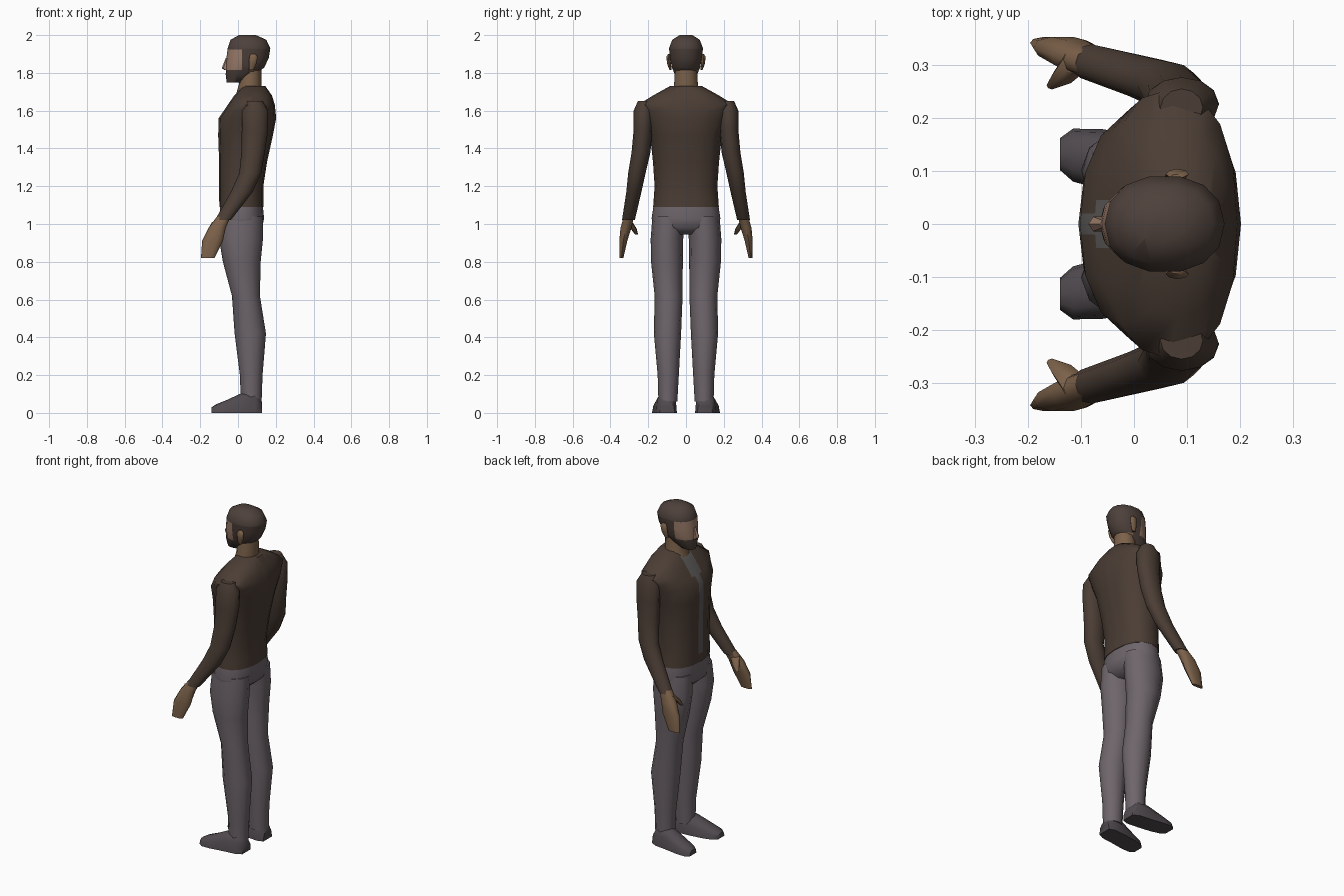
import bpy
import bmesh
from math import cos, sin, pi, radians
from mathutils import Vector

default_cube = bpy.data.objects.get("Cube")
if default_cube:
    bpy.data.objects.remove(default_cube, do_unlink=True)


def make_material(name, red, green, blue):
    material = bpy.data.materials.new(name)
    material.use_nodes = True
    colour = (red, green, blue, 1)
    material.diffuse_color = colour
    for node in material.node_tree.nodes:
        if node.type == "BSDF_PRINCIPLED":
            node.inputs["Base Color"].default_value = colour
            node.inputs["Roughness"].default_value = .8
    return material


SHIRT = make_material("brown jacket", .07, .047, .035)
TROUSERS = make_material("grey trousers", .155, .13, .145)
UNDERSHIRT = make_material("grey undershirt", .11, .1, .1)
SHOES = make_material("dark grey shoes", .08, .068, .076)
SKIN = make_material("tan skin", .2, .12, .068)
FACE = make_material("light face skin", .34, .21, .15)
HAIR = make_material("dark brown hair", .075, .052, .043)


def superellipse(angle, power):
    """Unit point of a rounded section; a higher power is boxier."""
    def shape(value):
        size = abs(value) ** (2 / power)
        return size if value > 0 else -size
    return shape(cos(angle)), shape(sin(angle))


def loft(name, sections, materials, axis="z", sides=12, power=2.0,
         floor=False, cuts=(), rule=None):
    """Skin rings given as (x, y, z, first radius, second radius)."""
    bm = bmesh.new()
    rings = []
    for x, y, z, radius_a, radius_b in sections:
        ring = []
        for step in range(sides):
            a, b = superellipse(2 * pi * step / sides, power)
            a, b = a * radius_a, b * radius_b
            offset = Vector((a, b, 0)) if axis == "z" else Vector((0, a, b))
            point = Vector((x, y, z)) + offset
            if floor:
                point.z = max(point.z, 0)
            ring.append(bm.verts.new(point))
        rings.append(ring)
    for lower, upper in zip(rings, rings[1:]):
        for i in range(sides):
            j = (i + 1) % sides
            bm.faces.new((lower[i], lower[j], upper[j], upper[i]))
    bm.faces.new(rings[0])
    bm.faces.new(rings[-1])

    # Colour borders are cut into the surface before faces are assigned
    for position, normal in cuts:
        geometry = bm.verts[:] + bm.edges[:] + bm.faces[:]
        bmesh.ops.bisect_plane(bm, geom=geometry, dist=.0001,
                               plane_co=position, plane_no=normal)
    bmesh.ops.recalc_face_normals(bm, faces=bm.faces[:])
    if rule:
        for face in bm.faces:
            face.material_index = rule(face.calc_center_median())

    mesh = bpy.data.meshes.new(name)
    bm.to_mesh(mesh)
    bm.free()
    for material in materials:
        mesh.materials.append(material)
    part = bpy.data.objects.new(name, mesh)
    bpy.context.collection.objects.link(part)
    bpy.ops.object.select_all(action="DESELECT")
    part.select_set(True)
    bpy.context.view_layer.objects.active = part
    bpy.ops.object.shade_smooth_by_angle(angle=radians(50))
    return part


def pair(name, sections, materials, **options):
    """Build a limb on both sides; the figure's left lies towards -y."""
    for side, sign in (("left", -1), ("right", 1)):
        placed = [(x, y * sign, z, a, b) for x, y, z, a, b in sections]
        loft(side + "_" + name, placed, materials, **options)


X_AXIS, Y_AXIS, Z_AXIS = (1, 0, 0), (0, 1, 0), (0, 0, 1)


# Jacket with an open front that widens at the collar
def jacket_rule(centre):
    half_width = .045 if centre.z > 1.6 else .02
    in_front = centre.x < .05 and 1.14 < centre.z < 1.73
    return 1 if in_front and abs(centre.y) < half_width else 0


jacket_cuts = [((0, y, 0), Y_AXIS) for y in (-.045, -.02, .02, .045)]
jacket_cuts += [((0, 0, z), Z_AXIS) for z in (1.14, 1.6)]
loft("jacket", [
    (.018, 0, 1.09, .117, .174),
    (.017, 0, 1.2, .117, .166),
    (.027, 0, 1.33, .127, .175),
    (.04, 0, 1.47, .145, .19),
    (.05, 0, 1.56, .152, .225),
    (.07, 0, 1.63, .125, .255),
    (.08, 0, 1.68, .1, .175),
    (.085, 0, 1.73, .06, .085),
], [SHIRT, UNDERSHIRT], sides=16, power=2.3, cuts=jacket_cuts, rule=jacket_rule)

# Sleeves
pair("sleeve", [
    (.09, .22, 1.65, .04, .035),
    (.09, .225, 1.6, .07, .052),
    (.09, .228, 1.5, .07, .049),
    (.08, .238, 1.38, .062, .05),
    (.065, .26, 1.27, .058, .046),
    (.02, .276, 1.17, .058, .04),
    (-.08, .305, 1.02, .042, .034),
], [SHIRT])

# Hands and thumbs
pair("hand", [
    (-.075, .302, 1.04, .036, .028),
    (-.11, .318, .98, .045, .03),
    (-.135, .332, .91, .055, .022),
    (-.16, .342, .82, .036, .011),
], [SKIN], sides=10, power=2.4)
pair("thumb", [
    (-.11, .305, 1.01, .028, .022),
    (-.135, .277, .975, .022, .016),
    (-.155, .262, .945, .01, .008),
], [SKIN], sides=8)

# Hips and legs
loft("hips", [
    (.018, 0, 1.11, .112, .17),
    (.02, 0, 1.03, .118, .182),
    (.018, 0, .98, .11, .175),
    (.015, 0, .945, .07, .12),
], [TROUSERS], sides=16, power=2.3)
pair("leg", [
    (.02, .09, 1.04, .112, .088),
    (.016, .101, .92, .116, .086),
    (.02, .101, .8, .1, .084),
    (.042, .092, .62, .074, .074),
    (.065, .098, .42, .083, .072),
    (.07, .094, .2, .06, .056),
    (.07, .096, .06, .055, .05),
], [TROUSERS])

# Shoes: flat soles with toes turned outwards
pair("shoe", [
    (.126, .1, 0, .04, .06),
    (.09, .103, 0, .055, .12),
    (.02, .11, 0, .056, .105),
    (-.06, .122, 0, .057, .068),
    (-.115, .13, 0, .05, .046),
    (-.14, .132, 0, .03, .03),
], [SHOES], axis="x", power=2.5, floor=True)

# Neck
loft("neck", [
    (.05, 0, 1.67, .065, .075),
    (.065, 0, 1.74, .06, .063),
    (.068, 0, 1.85, .055, .056),
], [SKIN])


# Head: hair and beard around the face, bare skin at the nape
def head_rule(centre):
    if centre.x < .02 and 1.815 < centre.z < 1.925:
        return 1
    return 2 if centre.x > .06 and centre.z < 1.815 else 0


head_cuts = [((x, 0, 0), X_AXIS) for x in (.02, .06)]
head_cuts += [((0, 0, z), Z_AXIS) for z in (1.815, 1.925)]
loft("head", [
    (-.015, 0, 1.75, .045, .032),
    (.015, 0, 1.79, .08, .06),
    (.038, 0, 1.83, .102, .077),
    (.051, 0, 1.88, .112, .086),
    (.058, 0, 1.93, .113, .092),
    (.055, 0, 1.975, .095, .075),
    (.05, 0, 2, .045, .035),
], [HAIR, FACE, SKIN], sides=14, power=2.2, cuts=head_cuts, rule=head_rule)

# Nose and ears
loft("nose", [
    (-.06, 0, 1.815, .012, .016),
    (-.068, 0, 1.825, .018, .016),
    (-.056, 0, 1.88, .008, .008),
], [FACE], sides=6)
pair("ear", [
    (.07, .082, 1.815, .012, .006),
    (.078, .09, 1.85, .02, .01),
    (.082, .094, 1.885, .022, .01),
    (.08, .088, 1.9, .012, .006),
], [SKIN], sides=8)
